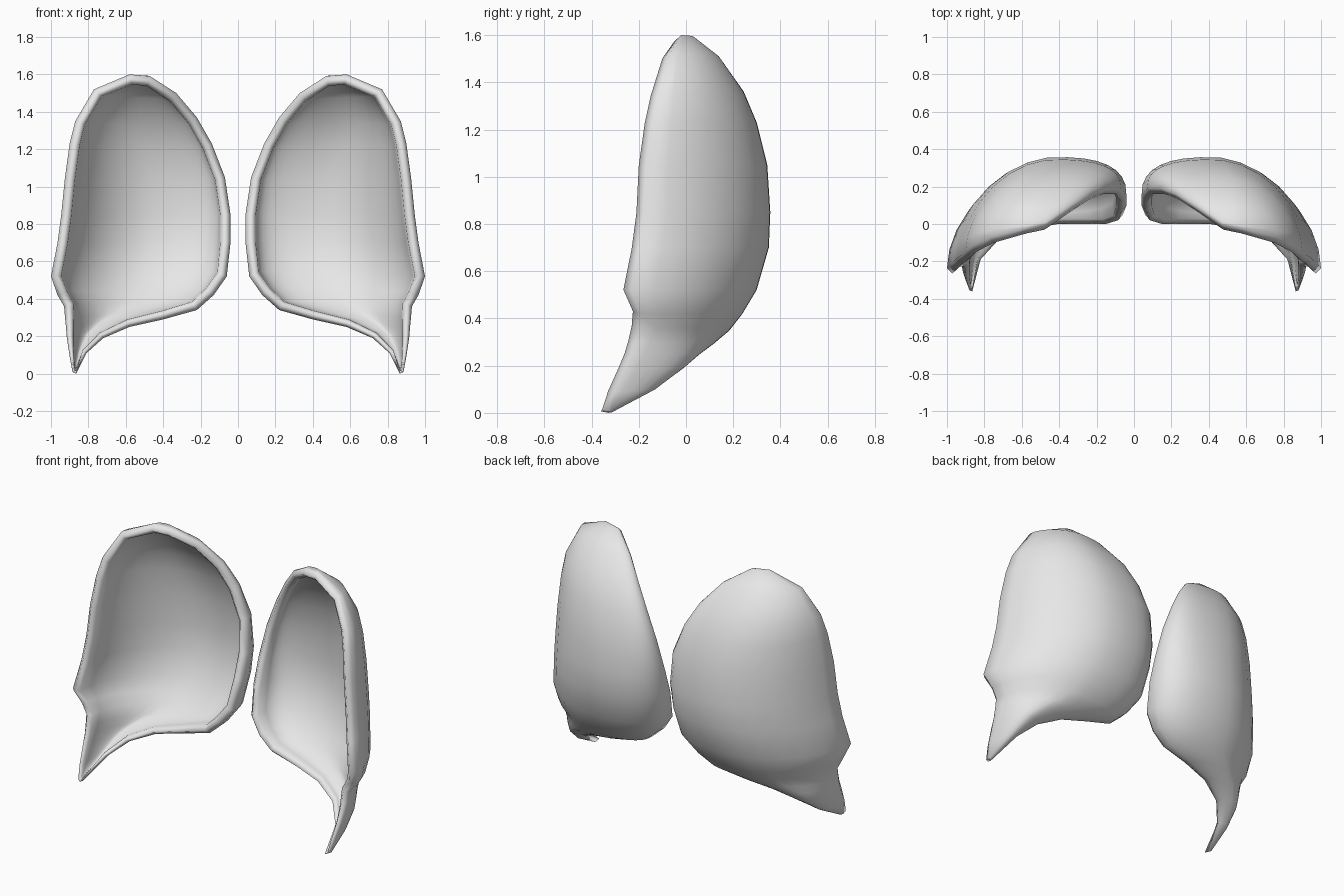
import bpy
import bmesh
from math import sin, cos, pi
from mathutils import Vector

# Remove the default cube
cube = bpy.data.objects.get("Cube")
if cube:
    bpy.data.objects.remove(cube, do_unlink=True)

# Single neutral material
grey = bpy.data.materials.new("light grey")
grey.use_nodes = True
colour = (0.8, 0.8, 0.8, 1)
grey.diffuse_color = colour
grey.node_tree.nodes["Principled BSDF"].inputs["Base Color"].default_value = colour

# Cross-sections of the left shell from the crown down to the pointed tip:
# outer edge point, inner edge point, and how far back the section reaches
SECTIONS = [
    ((.58, -.05, 1.6), (.47, -.03, 1.59), .03),
    ((.77, -.1, 1.52), (.33, .06, 1.5), .14),
    ((.87, -.15, 1.35), (.22, .13, 1.37), .245),
    ((.9, -.175, 1.23), (.14, .16, 1.23), .3),
    ((.925, -.2, 1.05), (.07, .16, 1.05), .345),
    ((.945, -.21, .85), (.04, .12, .85), .358),
    ((.965, -.23, .7), (.04, .07, .7), .352),
    ((1, -.265, .52), (.06, .02, .52), .3),
    ((.965, -.225, .42), (.13, 0, .42), .24),
    ((.93, -.23, .36), (.22, 0, .34), .185),
    ((.925, -.245, .3), (.4, 0, .29), .12),
    ((.92, -.26, .25), (.58, -.03, .25), .06),
    ((.915, -.285, .19), (.72, -.09, .19), -.01),
    ((.9, -.33, .09), (.81, -.19, .11), -.13),
    ((.885, -.355, .01), (.865, -.36, 0), -.31),
]
SEGMENTS = 15
THICKNESS = .055
RIM_DEPTH = .03


def bowed_section(outer, inner, depth):
    """Arc from the outer edge round the back to the inner edge."""
    outer, inner = Vector(outer), Vector(inner)
    crest = inner.x + .42 * (outer.x - inner.x)
    points = []
    for j in range(SEGMENTS + 1):
        angle = pi * j / SEGMENTS
        # The outer side is slanted, the inner side fuller
        edge, power = (outer, 1.85) if cos(angle) > 0 else (inner, 2.6)
        across = abs(cos(angle)) ** (2 / power)
        back = abs(sin(angle)) ** (2 / power)
        front = edge.y + RIM_DEPTH
        points.append(Vector((
            crest + (edge.x - crest) * across,
            front + (max(depth, front) - front) * back,
            outer.z + (inner.z - outer.z) * j / SEGMENTS,
        )))
    return points


def skin(bm, grid):
    """Faces between neighbouring sections, closed over the crown and tip."""
    for upper, lower in zip(grid, grid[1:]):
        for j in range(SEGMENTS):
            bm.faces.new((upper[j], lower[j], lower[j + 1], upper[j + 1]))
    for j in range(SEGMENTS // 2):
        k = SEGMENTS - j
        crown, tip = grid[0], grid[-1]
        bm.faces.new((crown[j], crown[j + 1], crown[k - 1], crown[k]))
        bm.faces.new((tip[k], tip[k - 1], tip[j + 1], tip[j]))


def edge_loop(grid):
    """Rim vertices, down the outer side and back up the inner side."""
    return [row[0] for row in grid] + [row[-1] for row in reversed(grid)]


def build_shell(name, side):
    bm = bmesh.new()

    # Outside of the shell
    outside = [[bm.verts.new(p) for p in bowed_section(*s)] for s in SECTIONS]
    skin(bm, outside)
    bm.normal_update()

    # Inside of the shell, thinning toward the tip
    def slimness(vert):
        return min(1, .25 + 2 * vert.co.z)

    inside = [[bm.verts.new(v.co - v.normal * THICKNESS * slimness(v)) for v in row]
              for row in outside]
    skin(bm, inside)

    # Rounded rim joining the two
    rim_out, rim_in = edge_loop(outside), edge_loop(inside)
    rim_front = []
    for a, b in zip(rim_out, rim_in):
        middle = (a.co + b.co) / 2
        middle.y = a.co.y - RIM_DEPTH
        rim_front.append(bm.verts.new(middle))
    for first, second in ((rim_out, rim_front), (rim_front, rim_in)):
        for i in range(len(first)):
            bm.faces.new((first[i - 1], first[i], second[i], second[i - 1]))

    for vert in bm.verts:
        vert.co.x *= side
    bmesh.ops.recalc_face_normals(bm, faces=bm.faces[:])
    for face in bm.faces:
        face.smooth = True

    mesh = bpy.data.meshes.new(name)
    bm.to_mesh(mesh)
    bm.free()
    mesh.materials.append(grey)
    shell = bpy.data.objects.new(name, mesh)
    bpy.context.collection.objects.link(shell)


# Mirrored pair of shells
build_shell("left_shell", 1)
build_shell("right_shell", -1)
